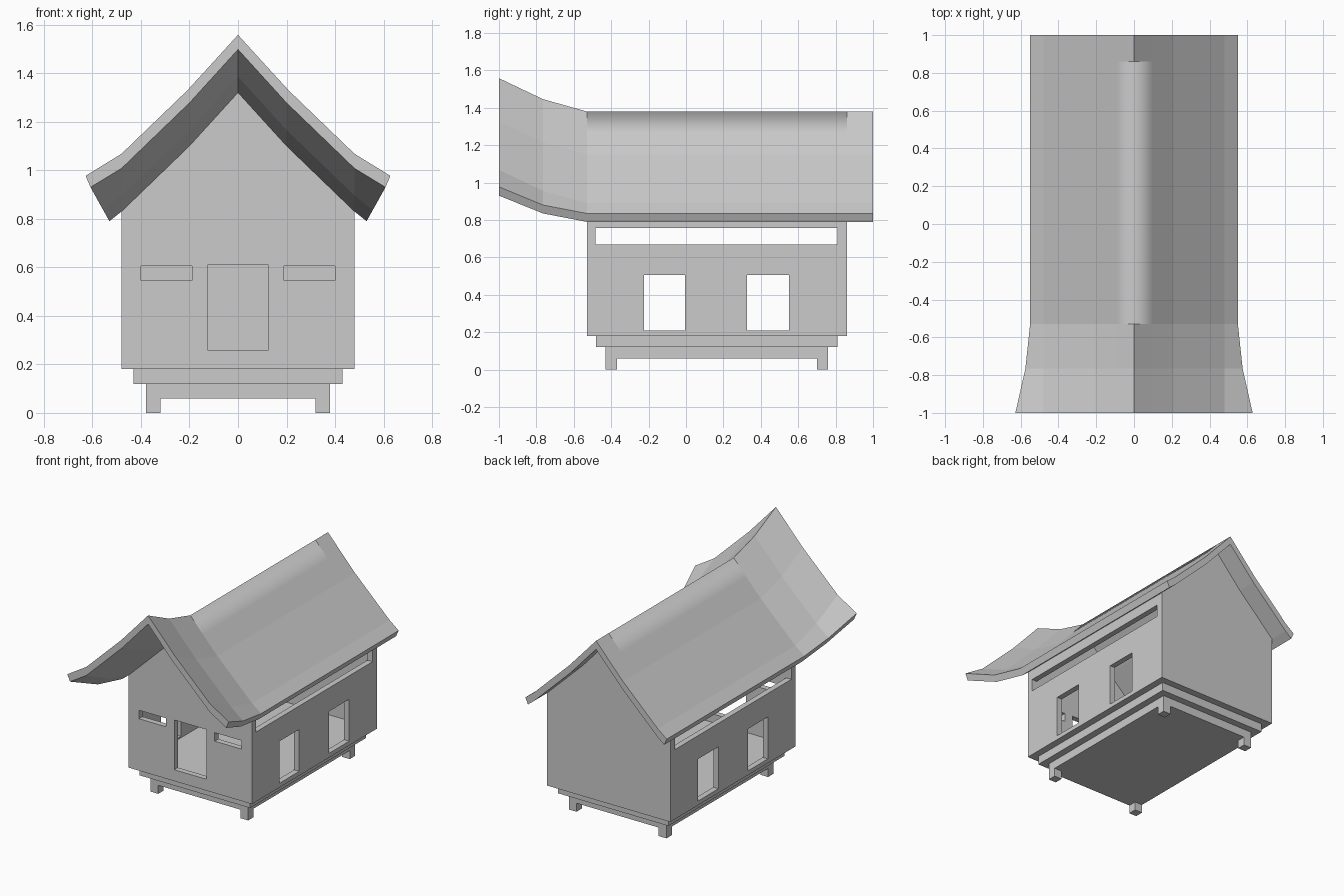
import bpy, bmesh

if "Cube" in bpy.data.objects:
    bpy.data.objects.remove(bpy.data.objects["Cube"])


def make_object(name, bm):
    bmesh.ops.recalc_face_normals(bm, faces=bm.faces)
    mesh = bpy.data.meshes.new(name)
    bm.to_mesh(mesh)
    bm.free()
    obj = bpy.data.objects.new(name, mesh)
    bpy.context.collection.objects.link(obj)
    return obj


def loft(name, rings, smooth=None):
    """Join equal-sized closed rings of points and cap both ends."""
    bm = bmesh.new()
    rows = [[bm.verts.new(p) for p in r] for r in rings]
    n = len(rows[0])
    for k, (a, b) in enumerate(zip(rows, rows[1:])):
        for i in range(n):
            j = (i + 1) % n
            f = bm.faces.new((a[i], a[j], b[j], b[i]))
            f.smooth = bool(smooth and smooth(k, i))
    bm.faces.new(rows[0])
    bm.faces.new(rows[-1])
    return make_object(name, bm)


def box(name, x0, x1, y0, y1, z0, z1):
    ring = [(x0, z0), (x1, z0), (x1, z1), (x0, z1)]
    return loft(name, [[(x, y, z) for x, z in ring] for y in (y0, y1)])


def gable_prism(name, right_side, y0, y1):
    """right_side runs from the bottom corner up to the apex (x = 0)."""
    ring = right_side + [(-x, z) for x, z in right_side[-2::-1]]
    return loft(name, [[(x, y, z) for x, z in ring] for y in (y0, y1)])


def cut(target, cutter):
    mod = target.modifiers.new("cut", 'BOOLEAN')
    mod.operation = 'DIFFERENCE'
    mod.solver = 'EXACT'
    mod.object = cutter
    bpy.context.view_layer.objects.active = target
    bpy.ops.object.modifier_apply(modifier=mod.name)
    bpy.data.objects.remove(cutter, do_unlink=True)


# Stepped base and corner feet
box("upper_step", -.43, .43, -.48, .81, .12, .18)
box("lower_step", -.38, .38, -.43, .76, .06, .12)
for side, x in (("left", -.38), ("right", .32)):
    for end, y in (("front", -.43), ("back", .70)):
        box(f"{end}_{side}_foot", x, x + .06, y, y + .06, 0, .06)

# Hollow gabled body
walls = gable_prism("walls", [(.48, .18), (.48, .835), (.2, 1.105), (0, 1.325)], -.53, .86)
cut(walls, gable_prism("room", [(.44, .2), (.44, .83), (.2, 1.06), (0, 1.28)], -.49, .82))

# Side windows and long vents run through both side walls
for y0, y1, z0, z1 in ((-.225, -.005, .21, .505), (.325, .55, .21, .505), (-.485, .81, .67, .757)):
    cut(walls, box("side_opening", -.6, .6, y0, y1, z0, z1))

# Front door and two small slots
for x0, x1, z0, z1 in ((-.125, .125, .26, .61), (-.40, -.19, .545, .605), (.19, .40, .545, .605)):
    cut(walls, box("front_opening", x0, x1, -.6, -.4, z0, z1))


# Roof: one profile that lifts and flares towards the front
def roof_ring(y, lift, eave_top, eave_bottom):
    top = [(x, z + lift) for x, z in ((0, 1.38), (.1, 1.27), (.21, 1.15), (.48, .89))]
    bottom = [(x, z + lift) for x, z in ((.48, .83), (.2, 1.10), (0, 1.32))]
    half = top + [eave_top, eave_bottom] + bottom
    ring = half + [(-x, z) for x, z in half[-2:0:-1]]
    return [(x, y, z) for x, z in ring]


main_eave = ((.55, .835), (.53, .79))
rings = [
    roof_ring(-1, .178, (.628, .977), (.608, .93)),
    roof_ring(-.765, .066, (.575, .88), (.555, .835)),
    roof_ring(-.53, 0, *main_eave),
    roof_ring(.86, 0, *main_eave),
    roof_ring(1, 0, *main_eave),
]
last = len(rings[0]) - 1
# The ridge is softly shaded along the main span only
loft("roof", rings, lambda k, i: k == 2 and i in (0, 1, last - 1, last))
